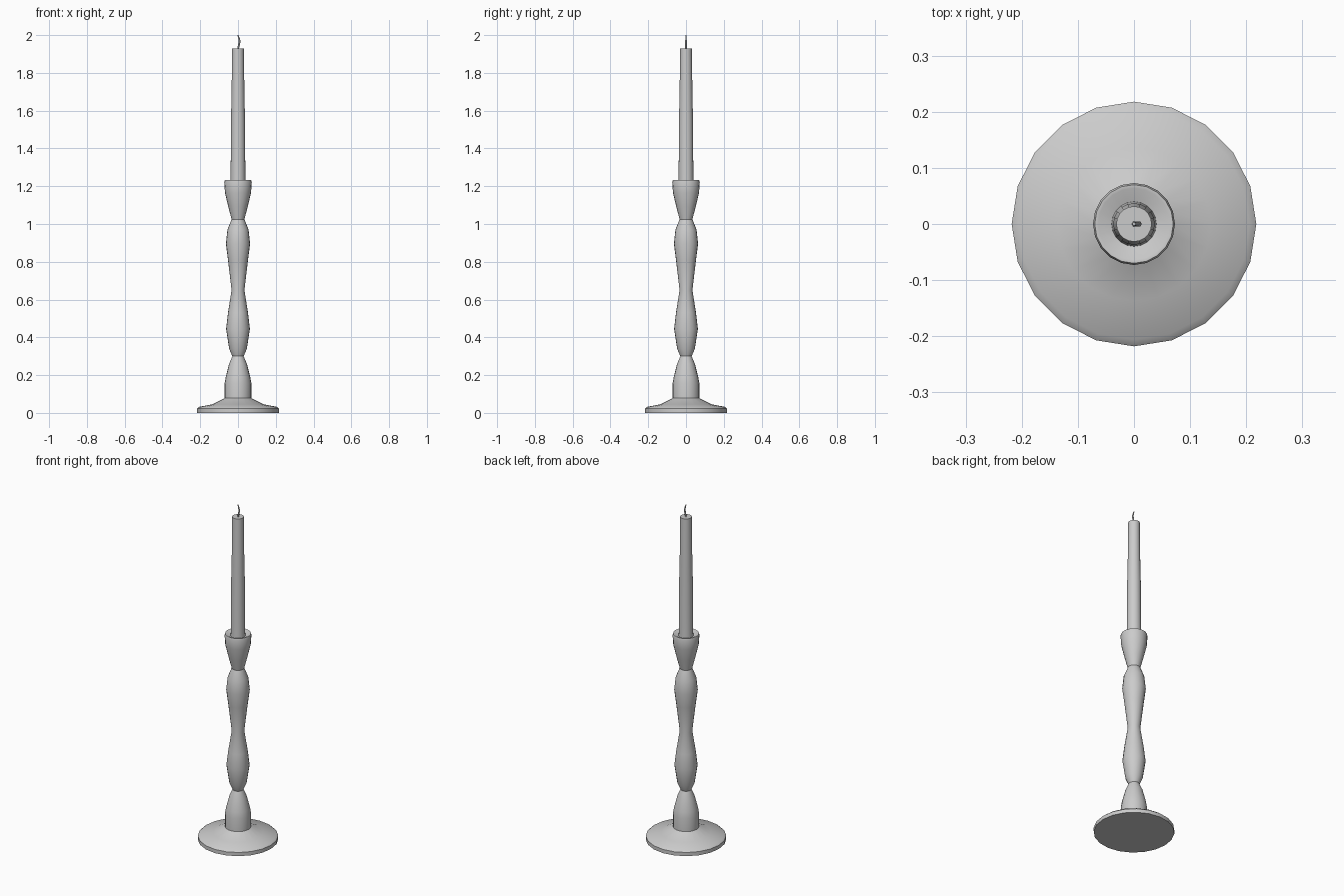
import bpy, bmesh, math

if "Cube" in bpy.data.objects:
    bpy.data.objects.remove(bpy.data.objects["Cube"])

SIDES = 20


def add_object(name, bm, angle=35):
    bmesh.ops.recalc_face_normals(bm, faces=bm.faces)
    me = bpy.data.meshes.new(name)
    bm.to_mesh(me)
    bm.free()
    ob = bpy.data.objects.new(name, me)
    bpy.context.collection.objects.link(ob)
    bpy.ops.object.select_all(action='DESELECT')
    ob.select_set(True)
    bpy.context.view_layer.objects.active = ob
    bpy.ops.object.shade_smooth_by_angle(angle=math.radians(angle))
    return ob


def stacked_rings(name, rings, sides):
    """Skin rings given as (radius, z, x offset) and cap both ends."""
    bm = bmesh.new()
    loops = []
    for r, z, x in rings:
        loops.append([bm.verts.new((x + r * math.cos(2 * math.pi * i / sides),
                                    r * math.sin(2 * math.pi * i / sides), z))
                      for i in range(sides)])
    for a, b in zip(loops, loops[1:]):
        for i in range(sides):
            j = (i + 1) % sides
            bm.faces.new((a[i], a[j], b[j], b[i]))
    bm.faces.new(loops[0][::-1])
    bm.faces.new(loops[-1])
    return add_object(name, bm)


def lathe(name, profile):
    return stacked_rings(name, [(r, z, 0) for r, z in profile], SIDES)


# Turned holder: foot, stem with two bulges, cup
lathe("candle_holder", [
    (0.218, 0.0), (0.218, 0.022), (0.206, 0.032), (0.137, 0.045), (0.071, 0.078),
    (0.071, 0.155), (0.065, 0.19), (0.047, 0.26), (0.030, 0.30),
    (0.047, 0.34), (0.063, 0.445), (0.053, 0.53), (0.034, 0.65),
    (0.053, 0.81), (0.064, 0.895), (0.056, 0.97), (0.034, 1.025),
    (0.051, 1.09), (0.069, 1.165), (0.073, 1.222), (0.070, 1.232),
    (0.064, 1.232), (0.042, 1.218)])

# Tapered candle, seated in the cup
lathe("candle", [(0.041, 1.19), (0.039, 1.24), (0.037, 1.55),
                 (0.0335, 1.72), (0.0315, 1.93)])

# Bent wick
stacked_rings("wick", [(0.005, 1.925, 0.0), (0.005, 1.945, 0.004),
                       (0.005, 1.967, 0.009), (0.004, 1.985, 0.005),
                       (0.003, 2.0, 0.0)], 6)
